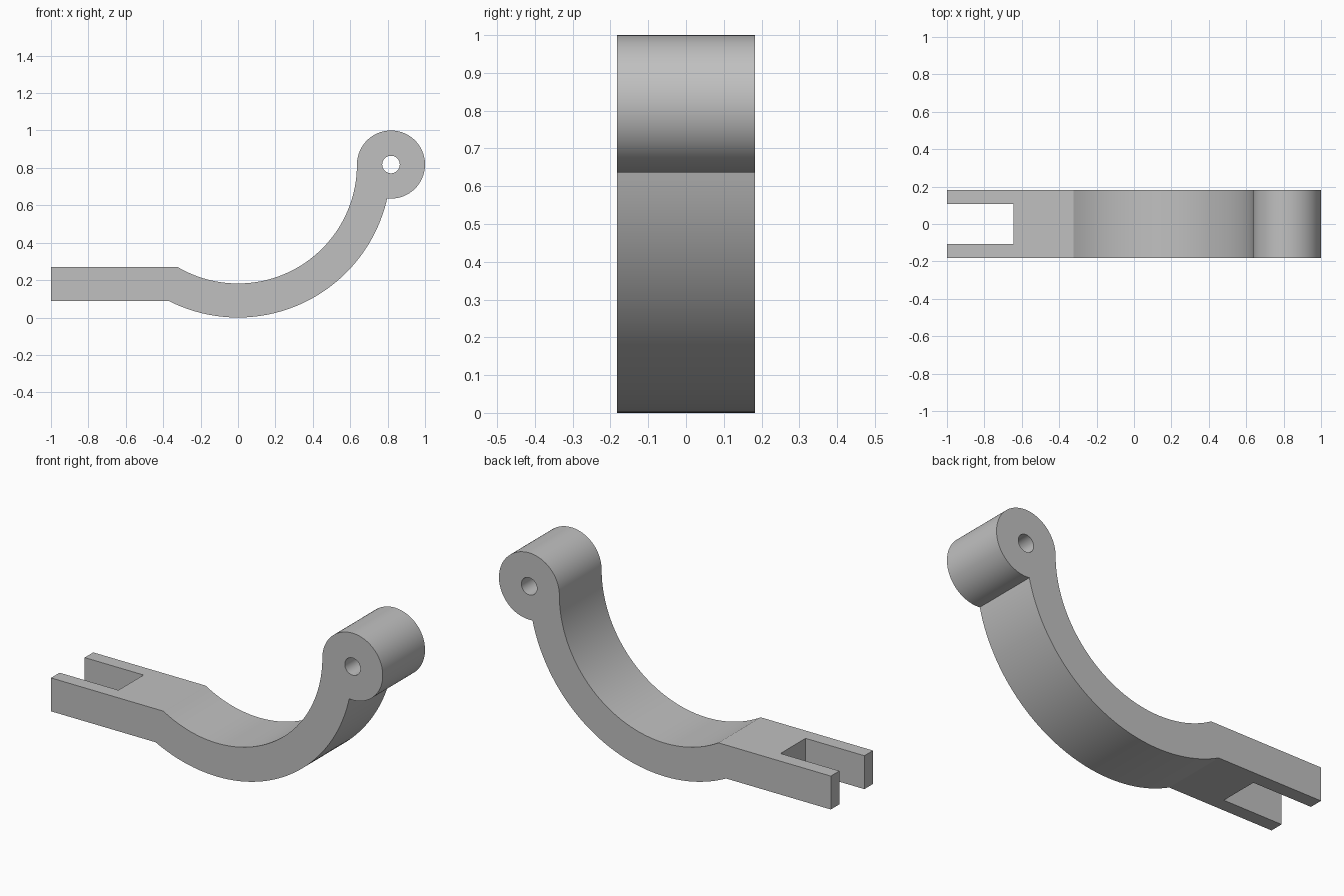
import bpy
import bmesh
import math
from mathutils import Vector

default = bpy.data.objects.get("Cube")
if default:
    bpy.data.objects.remove(default, do_unlink=True)

BOSS_R = 0.182            # radius of the pivot boss, also half the width
ARM_R = 1 - BOSS_R        # outer radius of the curved arm
INNER_R = ARM_R - BOSS_R  # inner radius of the curved arm
HOLE_R = 0.047
SHANK_LOW, SHANK_HIGH = 0.088, 0.27

grey = bpy.data.materials.new("grey_metal")
grey.use_nodes = True
colour = (0.53, 0.53, 0.53, 1)
grey.diffuse_color = colour
grey.node_tree.nodes["Principled BSDF"].inputs["Base Color"].default_value = colour


def arc(cx, radius, start, end, steps):
    """Points (x, z) on an arc centred at the boss height."""
    angles = [start + (end - start) * i / steps for i in range(steps + 1)]
    return [(cx + radius * math.cos(a), ARM_R + radius * math.sin(a)) for a in angles]


def prism(name, outline, half_width):
    """Extrude an (x, z) outline along y, centred on y = 0."""
    bm = bmesh.new()
    face = bm.faces.new([bm.verts.new((x, -half_width, z)) for x, z in outline])
    new = bmesh.ops.extrude_face_region(bm, geom=[face])["geom"]
    moved = [v for v in new if isinstance(v, bmesh.types.BMVert)]
    bmesh.ops.translate(bm, verts=moved, vec=Vector((0, 2 * half_width, 0)))
    bmesh.ops.recalc_face_normals(bm, faces=bm.faces)
    mesh = bpy.data.meshes.new(name)
    bm.to_mesh(mesh)
    bm.free()
    mesh.materials.append(grey)
    obj = bpy.data.objects.new(name, mesh)
    bpy.context.collection.objects.link(obj)
    return obj


def cut(obj, cutter):
    """Subtract the cutter and discard it."""
    mod = obj.modifiers.new("cut", 'BOOLEAN')
    mod.operation = 'DIFFERENCE'
    mod.solver = 'EXACT'
    mod.object = cutter
    cutter.hide_render = True
    bpy.context.view_layer.objects.active = obj
    bpy.ops.object.modifier_apply(modifier=mod.name)
    bpy.data.objects.remove(cutter, do_unlink=True)


# Side profile: straight shank, curved arm and round boss
inner_start = -math.pi + math.asin((ARM_R - SHANK_HIGH) / INNER_R)
outer_end = -math.pi + math.asin((ARM_R - SHANK_LOW) / ARM_R)
join = 2 * math.asin(BOSS_R / (2 * ARM_R))  # where the boss meets the outer arc
boss_end = -math.pi / 2 - join / 2

profile = [(-1, SHANK_LOW), (-1, SHANK_HIGH)]
profile += arc(0, INNER_R, inner_start, 0, 56)
profile += arc(ARM_R, BOSS_R, math.pi, boss_end, 64)[1:]
profile += arc(0, ARM_R, -join, outer_end, 56)[1:]
lever = prism("lever_arm", profile, BOSS_R)

# Pivot hole through the boss
cut(lever, prism("hole_cutter", arc(ARM_R, HOLE_R, 0, 2 * math.pi, 40)[:-1], 0.5))

# Fork slot at the end of the shank
slot = [(-1.2, -0.2), (-0.645, -0.2), (-0.645, 0.5), (-1.2, 0.5)]
cut(lever, prism("slot_cutter", slot, 0.108))

# Smooth curves, crisp edges
bpy.ops.object.select_all(action='DESELECT')
lever.select_set(True)
bpy.context.view_layer.objects.active = lever
bpy.ops.object.shade_smooth_by_angle(angle=math.radians(20))
